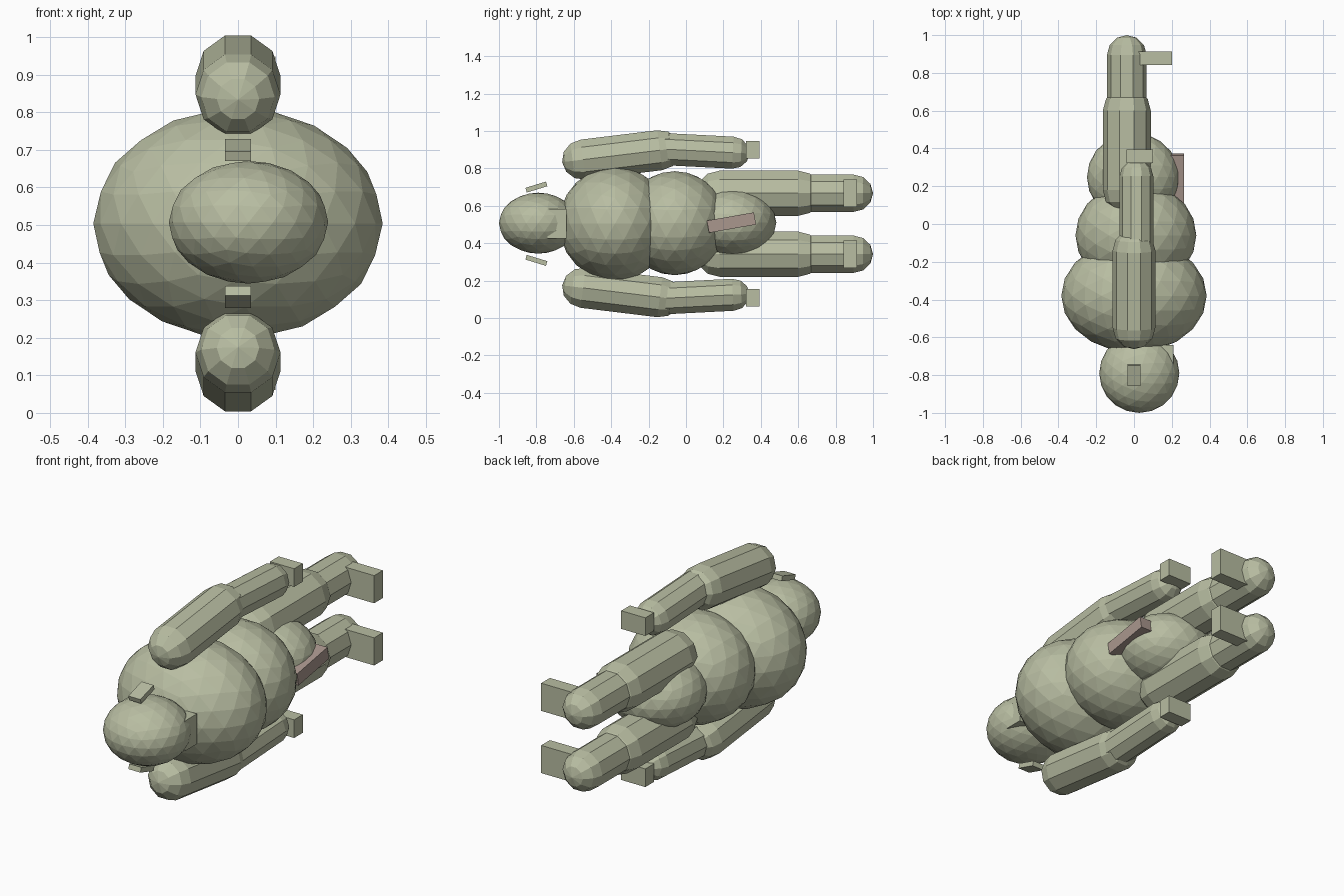
import bpy, bmesh, math
from mathutils import Vector, Matrix

if "Cube" in bpy.data.objects:
    bpy.data.objects.remove(bpy.data.objects["Cube"])

MID = 0.504  # symmetry plane between left and right (figure lies on its side)


def material(name, colour):
    m = bpy.data.materials.new(name)
    m.diffuse_color = colour
    m.use_nodes = True
    m.node_tree.nodes["Principled BSDF"].inputs["Base Color"].default_value = m.diffuse_color
    return m


OLIVE = material("olive_skin", (0.48, 0.51, 0.36, 1))
BROWN = material("brown_cloth", (0.40, 0.31, 0.27, 1))


def make(name, bm, mat=OLIVE):
    bmesh.ops.recalc_face_normals(bm, faces=bm.faces[:])
    me = bpy.data.meshes.new(name)
    bm.to_mesh(me)
    bm.free()
    me.materials.append(mat)
    ob = bpy.data.objects.new(name, me)
    bpy.context.collection.objects.link(ob)
    return ob


def blob(name, centre, radii):
    bm = bmesh.new()
    bmesh.ops.create_icosphere(bm, subdivisions=3, radius=1)
    bmesh.ops.transform(bm, verts=bm.verts[:],
                        matrix=Matrix.Translation(centre) @ Matrix.Diagonal((*radii, 1)))
    return make(name, bm)


def box(name, centre, size, tilt=0, mat=OLIVE):
    bm = bmesh.new()
    bmesh.ops.create_cube(bm, size=1)
    rot = Matrix.Rotation(math.radians(tilt), 4, 'X')
    bmesh.ops.transform(bm, verts=bm.verts[:],
                        matrix=Matrix.Translation(centre) @ rot @ Matrix.Diagonal((*size, 1)))
    return make(name, bm, mat)


def capsule(name, a, b, r, sides=10, steps=3):
    # ten-sided capsule from cap centre a to cap centre b
    a, b = Vector(a), Vector(b)
    d = (b - a).normalized()
    u = (Vector((1, 0, 0)) - d * d.x).normalized()
    v = d.cross(u)
    bm = bmesh.new()
    rings = []
    for c, angles in ((a, range(-steps + 1, 1)), (b, range(0, steps))):
        for k in angles:
            t = k * math.pi / 2 / steps
            ring = []
            for i in range(sides):
                p = 2 * math.pi * i / sides
                ring.append(bm.verts.new(c + d * r * math.sin(t) + r * math.cos(t)
                                         * (u * math.cos(p) + v * math.sin(p))))
            rings.append(ring)
    tips = bm.verts.new(a - d * r), bm.verts.new(b + d * r)
    for i in range(sides):
        j = (i + 1) % sides
        for p, q in zip(rings, rings[1:]):
            bm.faces.new((p[i], p[j], q[j], q[i]))
        bm.faces.new((tips[0], rings[0][j], rings[0][i]))
        bm.faces.new((tips[1], rings[-1][i], rings[-1][j]))
    return make(name, bm)


# Torso and head
blob("head", (0.028, -0.79, 0.507), (0.212, 0.21, 0.163))
blob("chest", (0, -0.38, MID), (0.385, 0.30, 0.306))
blob("belly", (0.01, -0.06, 0.507), (0.32, 0.283, 0.278))
blob("hips", (-0.004, 0.248, 0.51), (0.245, 0.235, 0.182))
box("jaw", (0.13, -0.69, 0.505), (0.16, 0.10, 0.158))
box("sash", (0.21, 0.243, 0.51), (0.11, 0.255, 0.066), 10, BROWN)

# Paired parts, mirrored across the middle plane
for side, s in (("left", 1), ("right", -1)):
    def at(x, y, h):
        return (x, y, MID + s * h)
    box(side + "_ear", at(0, -0.80, 0.196), (0.07, 0.115, 0.026), 17 * s)
    capsule(side + "_upper_arm", at(0, -0.55, 0.343), at(0, -0.14, 0.393), 0.113)
    capsule(side + "_forearm", at(0.013, -0.12, 0.399), at(0.013, 0.25, 0.380), 0.09)
    box(side + "_hand", at(0.03, 0.358, 0.396), (0.14, 0.072, 0.095))
    capsule(side + "_thigh", at(-0.038, 0.18, 0.163), at(-0.038, 0.60, 0.163), 0.127)
    capsule(side + "_shin", at(-0.038, 0.56, 0.163), at(-0.038, 0.895, 0.163), 0.105)
    box(side + "_foot", at(0.10, 0.878, 0.163), (0.20, 0.072, 0.145))
